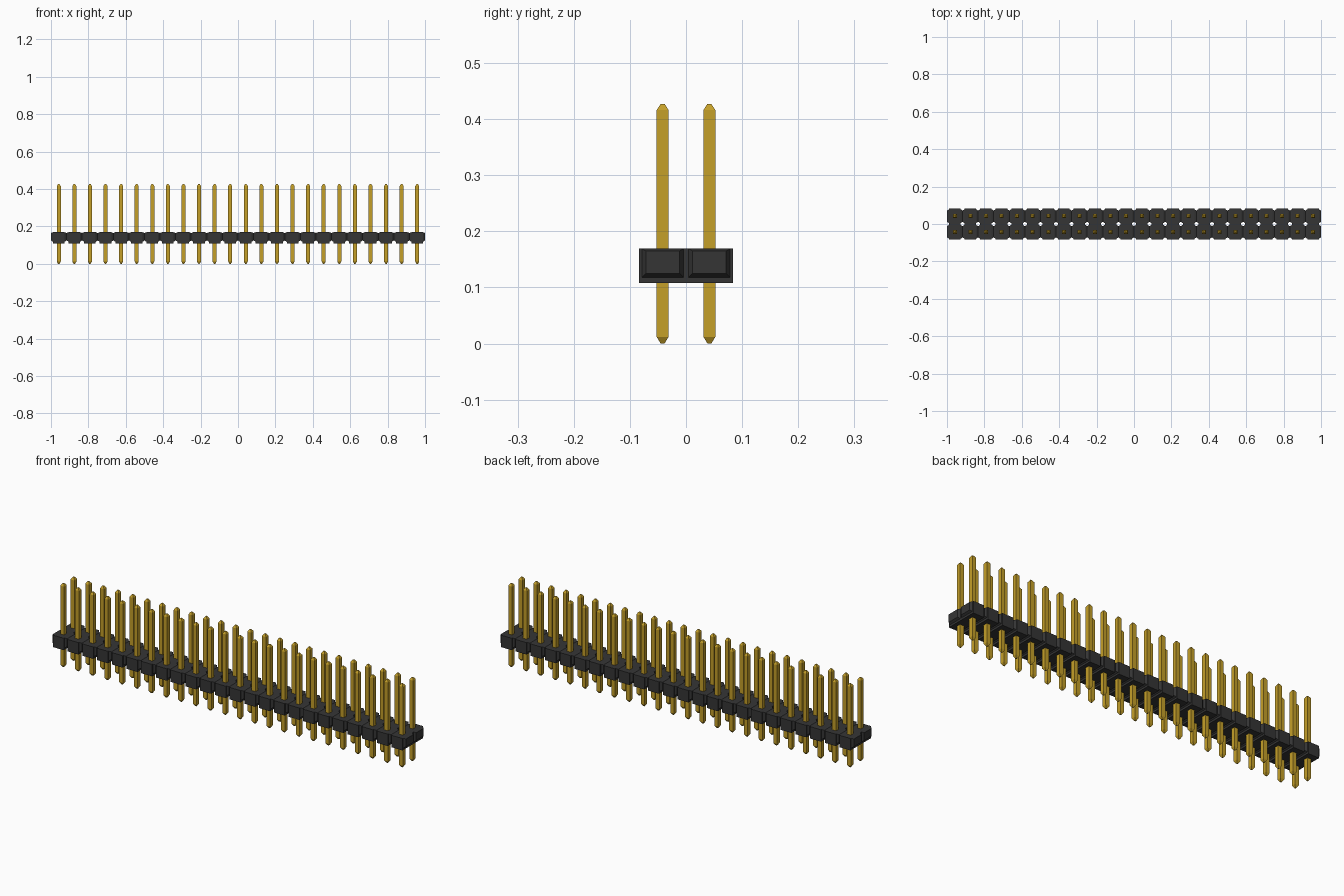
import bpy, bmesh

cube = bpy.data.objects.get("Cube")
if cube:
    bpy.data.objects.remove(cube, do_unlink=True)

COUNT = 24
PITCH = 2 / COUNT
FIRST_X = -1 + PITCH / 2


def material(name, rgb):
    m = bpy.data.materials.new(name)
    m.use_nodes = True
    m.diffuse_color = (*rgb, 1)
    bsdf = m.node_tree.nodes["Principled BSDF"]
    bsdf.inputs["Base Color"].default_value = (*rgb, 1)
    return m


def loft(bm, rings):
    """Skin a stack of four-cornered rings and cap both ends."""
    loops = [[bm.verts.new(p) for p in ring] for ring in rings]
    for a, b in zip(loops, loops[1:]):
        for i in range(4):
            j = (i + 1) % 4
            bm.faces.new((a[i], a[j], b[j], b[i]))
    bm.faces.new(loops[0])
    bm.faces.new(loops[-1])


def square(half, z):
    return [(-half, -half, z), (half, -half, z), (half, half, z), (-half, half, z)]


def upright(x, y0, y1, z0, z1):
    return [(x, y0, z0), (x, y1, z0), (x, y1, z1), (x, y0, z1)]


def finish(bm, name, mat, location):
    bmesh.ops.recalc_face_normals(bm, faces=bm.faces[:])
    mesh = bpy.data.meshes.new(name)
    bm.to_mesh(mesh)
    bm.free()
    mesh.materials.append(mat)
    obj = bpy.data.objects.new(name, mesh)
    bpy.context.collection.objects.link(obj)
    obj.location = location
    return obj


def repeat(obj, axis, count):
    mod = obj.modifiers.new("repeat", "ARRAY")
    mod.count = count
    mod.use_relative_offset = False
    mod.use_constant_offset = True
    offset = [0, 0, 0]
    offset[axis] = PITCH
    mod.constant_offset_displace = offset


gold = material("gold plating", (0.56, 0.35, 0.022))
black = material("black plastic", (0.036, 0.036, 0.036))

# Housing: full-height cross bars with tapered bosses that meet their neighbours
CORE = 0.031
bm = bmesh.new()
loft(bm, [upright(x, -PITCH, PITCH, 0.108, 0.169) for x in (-CORE, CORE)])
for side in (-1, 1):
    for row in (-1, 1):
        y = row * PITCH / 2
        loft(bm, [upright(side * CORE, y - 0.037, y + 0.037, 0.118, 0.169),
                  upright(side * PITCH / 2, y - 0.03, y + 0.03, 0.125, 0.165)])
housing = finish(bm, "housing", black, (FIRST_X, 0, 0))
repeat(housing, 0, COUNT)

# Square pins with tapered tips, in two rows
bm = bmesh.new()
loft(bm, [square(0.0035, 0), square(0.0107, 0.012),
          square(0.0107, 0.416), square(0.0035, 0.427)])
pins = finish(bm, "contact_pins", gold, (FIRST_X, -PITCH / 2, 0))
repeat(pins, 0, COUNT)
repeat(pins, 1, 2)
